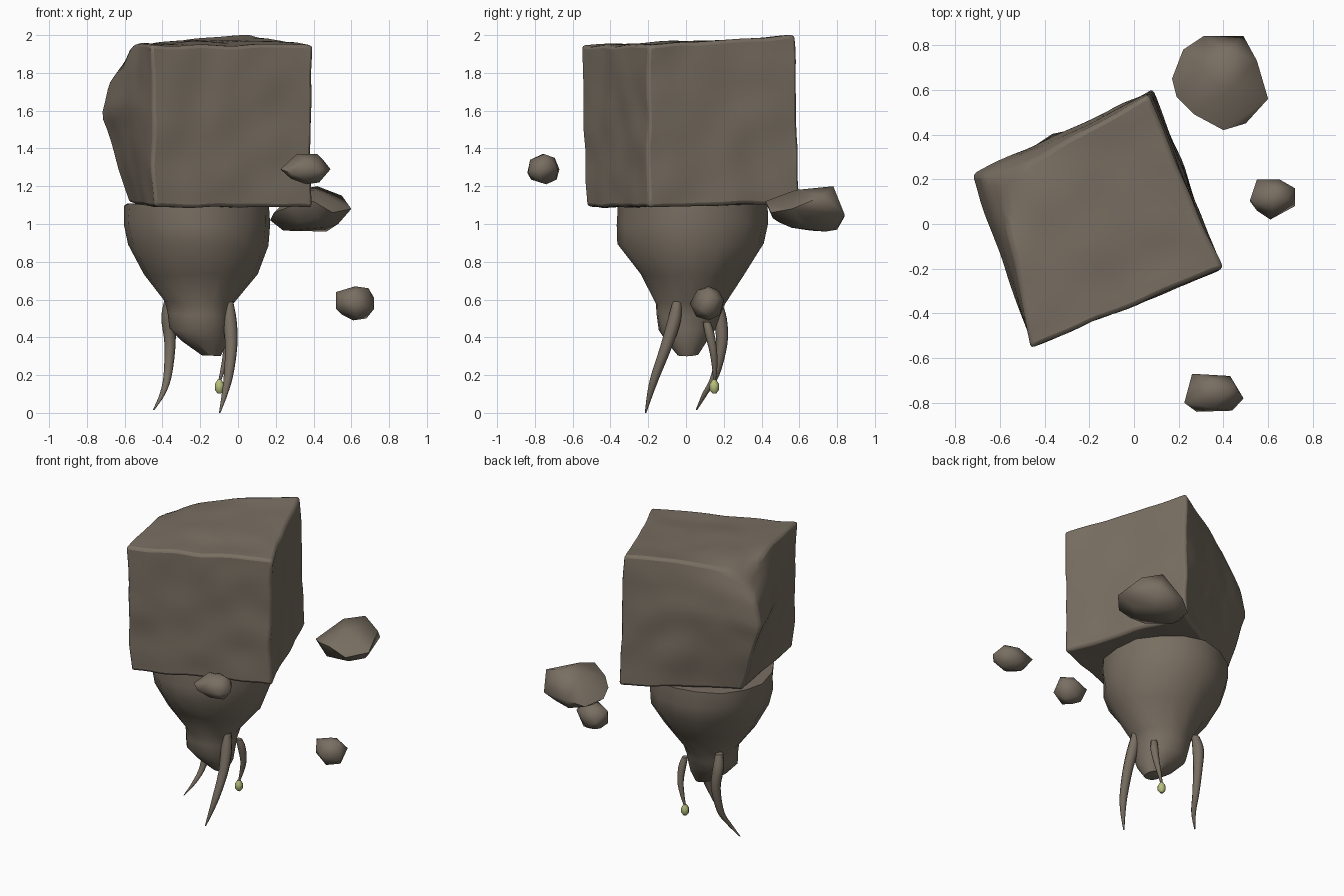
import bpy, bmesh, math
from mathutils import Vector, noise


def material(name, rgb):
    m = bpy.data.materials.new(name)
    m.diffuse_color = (*rgb, 1)
    return m


STONE = material("brown stone", (0.19, 0.158, 0.122))
GLOW = material("pale green", (0.47, 0.52, 0.20))


def finish(bm, name, mat, angle=35):
    bmesh.ops.recalc_face_normals(bm, faces=bm.faces)
    me = bpy.data.meshes.new(name)
    bm.to_mesh(me)
    bm.free()
    me.materials.append(mat)
    ob = bpy.data.objects.new(name, me)
    bpy.context.collection.objects.link(ob)
    bpy.ops.object.select_all(action='DESELECT')
    ob.select_set(True)
    bpy.context.view_layer.objects.active = ob
    bpy.ops.object.shade_smooth_by_angle(angle=math.radians(angle))
    return ob


def wobble(bm, amount, scale):
    for v in bm.verts:
        v.co += noise.noise_vector(v.co * scale) * amount


def smooth_path(pts, steps):
    """Catmull-Rom interpolation of equal-length tuples."""
    p = [pts[0]] + list(pts) + [pts[-1]]
    out = []
    for i in range(1, len(p) - 2):
        for s in range(steps):
            t = s / steps
            out.append([0.5 * (2 * b + (c - a) * t + (2 * a - 5 * b + 4 * c - d) * t * t
                               + (3 * b - a - 3 * c + d) * t ** 3)
                        for a, b, c, d in zip(*p[i - 1:i + 3])])
    return out + [pts[-1]]


def loft(name, rings, sides, mat, rough=0.0, angle=40):
    """Skin of horizontal rings given as (x, y, z, radius x, radius y)."""
    bm = bmesh.new()
    loops = [[bm.verts.new((x + rx * math.cos(2 * math.pi * k / sides),
                            y + ry * math.sin(2 * math.pi * k / sides), z))
              for k in range(sides)] for x, y, z, rx, ry in rings]
    for a, b in zip(loops, loops[1:]):
        for k in range(sides):
            n = (k + 1) % sides
            bm.faces.new((a[k], a[n], b[n], b[k]))
    bm.faces.new(loops[0])
    bm.faces.new(loops[-1])
    if rough:
        wobble(bm, rough, 5)
    return finish(bm, name, mat, angle)


# Large weathered block: a cut-up cube warped between four corner posts
def back_left(w):
    prof = [(0, -0.57, 0.21), (0.3, -0.645, 0.22), (0.62, -0.73, 0.225),
            (0.84, -0.68, 0.22), (1, -0.60, 0.20)]
    for a, b in zip(prof, prof[1:]):
        if w <= b[0] + 1e-6:
            t = (w - a[0]) / (b[0] - a[0])
            return Vector(a[1:]).lerp(Vector(b[1:]), t)


bm = bmesh.new()
bmesh.ops.create_cube(bm, size=1)
bmesh.ops.subdivide_edges(bm, edges=bm.edges[:], cuts=19, use_grid_fill=True)
for v in bm.verts:
    u, t, w = (min(1, max(0, c + 0.5)) for c in v.co)
    fl = Vector((-0.445, -0.53)).lerp(Vector((-0.465, -0.557)), w)
    fr = Vector((0.393, -0.20))
    br = Vector((0.085, 0.605)).lerp(Vector((0.065, 0.58)), w)
    xy = fl.lerp(fr, u).lerp(back_left(w).lerp(br, u), t)
    low = 1.09 + 0.02 * t
    top = 1.945 + 0.05 * t * u + 0.035 * t * (1 - u) - 0.13 * ((1 - u) * t) ** 4
    v.co = (xy.x, xy.y, low + (top - low) * w)
    v.co += noise.noise_vector(v.co * 5) * 0.012
block = finish(bm, "block", STONE, 50)
bev = block.modifiers.new("worn edges", 'BEVEL')
bev.width = 0.018
bev.segments = 2
bev.limit_method = 'ANGLE'
bev.angle_limit = math.radians(50)

# Tapering body running down into a lopsided knob
loft("body", [
    (-0.22, 0.035, 1.105, 0.39, 0.395),
    (-0.22, 0.035, 1.00, 0.39, 0.395),
    (-0.21, 0.03, 0.89, 0.37, 0.38),
    (-0.20, 0.025, 0.73, 0.295, 0.27),
    (-0.205, 0.02, 0.58, 0.185, 0.185),
    (-0.205, 0.01, 0.52, 0.172, 0.172),
    (-0.205, 0.0, 0.44, 0.16, 0.155),
    (-0.175, 0.0, 0.375, 0.125, 0.115),
    (-0.14, 0.01, 0.31, 0.05, 0.06)], 16, STONE, 0.018, 50)


# Three curved tendrils: points are (x, y, z, radius)
def tendril(name, pts):
    loft(name, smooth_path([(x, y, z, r, r) for x, y, z, r in pts], 4), 8, STONE, angle=60)


tendril("left_tendril", [(-0.365, 0.16, 0.60, 0.025), (-0.37, 0.18, 0.50, 0.036),
                         (-0.36, 0.19, 0.37, 0.03), (-0.372, 0.155, 0.2, 0.022),
                         (-0.40, 0.10, 0.1, 0.015), (-0.447, 0.055, 0.015, 0.004)])
tendril("front_tendril", [(-0.05, -0.045, 0.59, 0.025), (-0.042, -0.065, 0.48, 0.036),
                          (-0.036, -0.105, 0.35, 0.032), (-0.05, -0.16, 0.2, 0.025),
                          (-0.07, -0.19, 0.1, 0.016), (-0.097, -0.214, 0.0, 0.004)])
tendril("short_tendril", [(-0.07, 0.11, 0.48, 0.02), (-0.06, 0.125, 0.42, 0.025),
                          (-0.06, 0.145, 0.32, 0.02), (-0.08, 0.152, 0.23, 0.013),
                          (-0.10, 0.15, 0.16, 0.006)])

# Green bead at the end of the short tendril
loft("bead", [(-0.098, 0.15, 0.103, 0.010, 0.010), (-0.098, 0.15, 0.122, 0.025, 0.025),
              (-0.098, 0.15, 0.152, 0.025, 0.025), (-0.098, 0.15, 0.176, 0.010, 0.010)],
     8, GLOW, angle=50)


# Floating rocks: hulls of a few points with worn edges
def rock(name, pts):
    bm = bmesh.new()
    for p in pts:
        bm.verts.new(p)
    bmesh.ops.convex_hull(bm, input=bm.verts[:])
    loose = [v for v in bm.verts if not v.link_faces]
    bmesh.ops.delete(bm, geom=loose, context='VERTS')
    return finish(bm, name, STONE, 62)


rock("large_rock", [
    (0.17, 0.65, 1.02), (0.22, 0.78, 1.00), (0.31, 0.84, 1.04), (0.49, 0.84, 1.05),
    (0.55, 0.73, 1.15), (0.60, 0.56, 1.08), (0.50, 0.45, 1.06), (0.40, 0.42, 1.12),
    (0.27, 0.49, 1.09), (0.19, 0.57, 1.06), (0.42, 0.78, 1.20), (0.40, 0.58, 1.18),
    (0.31, 0.70, 1.18), (0.24, 0.66, 0.965), (0.47, 0.74, 0.96), (0.45, 0.56, 0.98),
    (0.33, 0.49, 1.01), (0.33, 0.80, 0.97), (0.53, 0.62, 1.00), (0.42, 0.46, 1.03)])
rock("front_rock", [
    (0.225, -0.80, 1.29), (0.26, -0.67, 1.29), (0.43, -0.68, 1.29), (0.49, -0.78, 1.29),
    (0.44, -0.835, 1.28), (0.28, -0.84, 1.27), (0.31, -0.76, 1.37), (0.42, -0.75, 1.37),
    (0.45, -0.72, 1.34), (0.28, -0.76, 1.24), (0.36, -0.74, 1.21), (0.43, -0.77, 1.22),
    (0.36, -0.825, 1.34), (0.36, -0.82, 1.235), (0.35, -0.695, 1.35), (0.36, -0.685, 1.235)])
rock("side_rock", [
    (0.52, 0.11, 0.64), (0.52, 0.10, 0.55), (0.55, 0.20, 0.58), (0.65, 0.20, 0.60),
    (0.72, 0.16, 0.61), (0.72, 0.08, 0.55), (0.61, 0.02, 0.58), (0.55, 0.06, 0.60),
    (0.62, 0.12, 0.67), (0.69, 0.11, 0.66), (0.61, 0.12, 0.49), (0.68, 0.14, 0.50),
    (0.55, 0.14, 0.52), (0.62, 0.06, 0.65), (0.63, 0.17, 0.65), (0.63, 0.055, 0.51),
    (0.62, 0.18, 0.52)])
